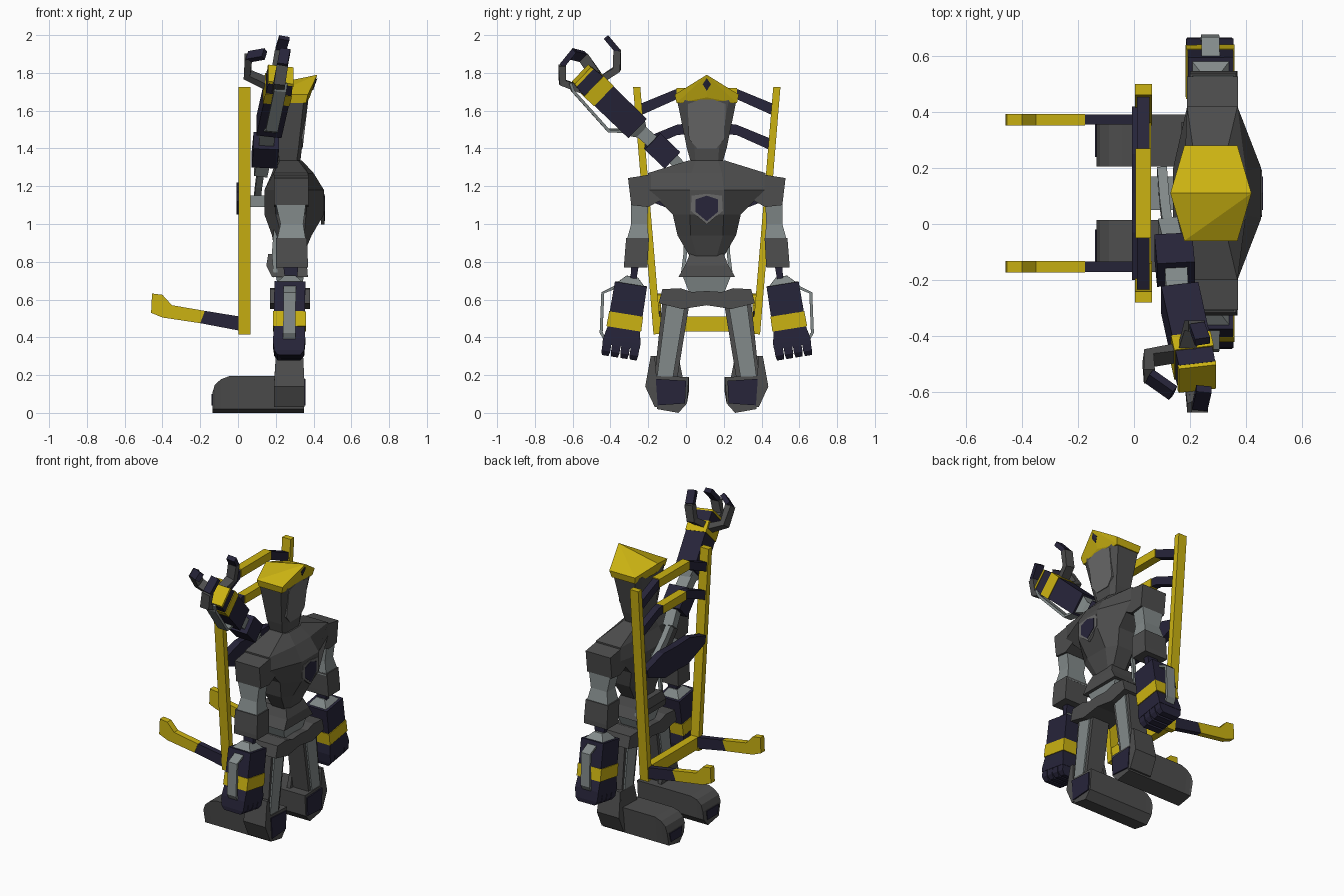
import bpy, bmesh
from mathutils import Vector as V

CY = 0.11  # the body's symmetry plane sits at y = CY; y below is measured from it


def mat(name, c):
    m = bpy.data.materials.new(name)
    m.diffuse_color = (*c, 1)
    return m


YEL = mat("yellow_paint", (0.6, 0.45, 0.006))
NAVY = mat("navy_paint", (0.02, 0.018, 0.042))
DARK = mat("dark_grey", (0.075, 0.075, 0.075))
MID = mat("mid_grey", (0.14, 0.14, 0.14))
LIGHT = mat("light_grey", (0.225, 0.255, 0.255))


def finish(name, bm, m, mirror):
    bmesh.ops.recalc_face_normals(bm, faces=bm.faces)
    me = bpy.data.meshes.new(name)
    bm.to_mesh(me)
    bm.free()
    me.materials.append(m)
    ob = bpy.data.objects.new(name, me)
    bpy.context.collection.objects.link(ob)
    ob.location.y = CY
    if mirror:
        mod = ob.modifiers.new("mirror", 'MIRROR')
        mod.use_axis = (False, True, False)
        mod.use_mirror_merge = False
    return ob


def loft(name, rings, m, mirror=False):
    bm = bmesh.new()
    vs = [[bm.verts.new(p) for p in r] for r in rings]
    n = len(vs[0])
    for a, b in zip(vs, vs[1:]):
        for i in range(n):
            j = (i + 1) % n
            bm.faces.new((a[i], a[j], b[j], b[i]))
    bm.faces.new(vs[0][::-1])
    bm.faces.new(vs[-1])
    return finish(name, bm, m, mirror)


def hull(name, pts, m, mirror=False):
    bm = bmesh.new()
    for p in pts:
        bm.verts.new(p)
    bmesh.ops.convex_hull(bm, input=bm.verts)
    bmesh.ops.dissolve_limit(bm, angle_limit=0.02, verts=bm.verts, edges=bm.edges)
    return finish(name, bm, m, mirror)


def slab_x(name, prof, x0, x1, m, mirror=False):   # (y, z) profile
    return loft(name, [[(x, y, z) for y, z in prof] for x in (x0, x1)], m, mirror)


def slab_y(name, prof, y0, y1, m, mirror=False):   # (x, z) profile
    return loft(name, [[(x, y, z) for x, z in prof] for y in (y0, y1)], m, mirror)


def stack(name, rows, m, mirror=False):            # rows of z, x0, x1, y0, y1
    return loft(name, [[(a, c, z), (b, c, z), (b, d, z), (a, d, z)]
                       for z, a, b, c, d in rows], m, mirror)


def octa(name, rows, m):                           # rows of z, xb, sb, sf, xf, fw, sw
    return loft(name, [[(xf, -fw, z), (xf, fw, z), (sf, sw, z), (sb, sw, z), (xb, fw, z),
                        (xb, -fw, z), (sb, -sw, z), (sf, -sw, z)]
                       for z, xb, sb, sf, xf, fw, sw in rows], m)


def bar(name, path, w, h, m, mirror=False, ref=(1, 0, 0)):
    P = [V(p) for p in path]
    rings = []
    for i, p in enumerate(P):
        t = (P[min(i + 1, len(P) - 1)] - P[max(i - 1, 0)]).normalized()
        a = (V(ref) - t * t.dot(V(ref))).normalized()
        b = t.cross(a)
        rings.append([p + a * w * i1 / 2 + b * h * i2 / 2
                      for i1, i2 in ((-1, -1), (1, -1), (1, 1), (-1, 1))])
    return loft(name, rings, m, mirror)


def both(half):                                    # mirror a (y, z) half profile
    return half + [(-y, z) for y, z in reversed(half) if y > 0]


# Feet: long blocks pointing backwards, with sole panel and ankle guard
sec = [(.095, .19), (.105, .05), (.15, 0), (.262, .02), (.282, .195)]
loft("foot", [[(x, y, min(z, top)) for y, z in sec]
              for x, top in ((-.135, .11), (-.122, .15), (-.09, .178), (-.045, .195), (.35, .195))], DARK, True)
slab_x("sole_panel", [(.11, .17), (.115, .05), (.26, .04), (.27, .18)], .345, .358, NAVY, True)
slab_x("heel_panel", [(.13, .10), (.14, .04), (.245, .04), (.26, .10)], -.14, -.13, NAVY, True)
stack("ankle_guard", [(.03, .19, .353, .25, .275), (.14, .19, .353, .262, .326), (.30, .20, .345, .275, .297)],
      DARK, True)
stack("ankle_back", [(.15, .19, .22, .12, .31), (.30, .2, .22, .15, .29)], DARK, True)

# Legs
stack("leg", [(.16, .21, .335, .16, .28), (.59, .21, .335, .09, .235)], DARK, True)
stack("leg_plate", [(.18, .20, .345, .18, .265), (.57, .20, .345, .115, .215)], LIGHT, True)

# Hips and waist
slab_x("hip_block", both([(0, .645), (.08, .64), (.14, .66), (.235, .655), (.255, .58), (.13, .55), (0, .57)]),
       .17, .38, DARK)
stack("waist_core", [(.63, .22, .33, -.09, .09), (.73, .20, .35, -.13, .13)], LIGHT)
stack("waist", [(.72, .18, .37, -.15, .15), (.78, .15, .365, -.115, .115), (.84, .16, .34, -.09, .09)], DARK)
bar("waist_hose", [(.2, .11, .97), (.19, .115, .84), (.2, .13, .72)], .022, .018, LIGHT, True)

# Torso, with plain chest plate
octa("torso", [(.82, .20, .24, .33, .34, .05, .085), (.94, .18, .23, .35, .39, .085, .155),
               (1.05, .14, .2, .36, .455, .09, .18), (1.18, .14, .19, .37, .455, .09, .31),
               (1.27, .18, .19, .37, .40, .08, .31), (1.335, .20, .22, .32, .34, .06, .10)], DARK)
slab_x("chest_plate", both([(0, 1.16), (.08, 1.15), (.085, 1.07), (0, .998)]), .44, .458, MID)
slab_x("chest_plate_inset", both([(0, 1.15), (.06, 1.13), (.06, 1.065), (0, 1.015)]), .45, .461, NAVY)

# Shoulders and arms
slab_x("shoulder", [(.19, 1.272), (.30, 1.262), (.417, 1.243), (.40, 1.10), (.31, 1.09), (.2, 1.15)],
       .19, .372, DARK, True)
stack("upper_arm", [(1.11, .20, .36, .31, .40), (1.0, .225, .345, .315, .40), (.91, .205, .36, .306, .425)], LIGHT, True)
stack("forearm", [(.925, .20, .365, .306, .427), (.80, .20, .37, .313, .437), (.77, .20, .37, .315, .437)], DARK, True)
stack("wrist_joint", [(.78, .24, .32, .36, .40), (.69, .25, .31, .375, .405)], NAVY, True)


def gauntlet(name, start, tip, st, sw, mirror, claw=False):
    o = V(start)
    a = (V(tip) - o).normalized()
    v = (V((1, 0, 0)) - a * a.x).normalized()
    u = v.cross(a)

    def at(t, pu, pv):
        return o + a * t * st + u * pu * sw + v * pv * sw

    def block(part, rows, m, c=0):
        loft(name + part, [[at(t, c + i * hu, j * hv) for i, j in ((-1, -1), (1, -1), (1, 1), (-1, 1))]
                           for t, hu, hv in rows], m, mirror)
    b0 = .225 if claw else .2
    block("_cuff", [(0, .03, .03), (.045, .075, .07)], LIGHT)
    block("_sleeve", [(.04, .086, .082), (b0, .088, .082)], NAVY)
    block("_band", [(b0, .091, .087), (.28, .093, .087)], YEL)
    if claw:
        block("_palm", [(.28, .088, .082), (.33, .08, .08)], NAVY)
        block("_palm_cap", [(.328, .08, .085), (.34, .075, .082)], YEL)
    else:
        block("_hand", [(.28, .086, .082), (.345, .10, .085), (.375, .10, .085)], NAVY)
        for k in range(4):
            block("_finger", [(.37, .023, .083), (.41, .023, .08), (.435, .018, .06)], NAVY, -.075 + .05 * k)
    bar(name + "_handle", [at(.07, .08, 0), at(.11, .14, 0), at(.32, .115, 0), at(.35, .09, 0)],
        .065, .016, LIGHT, mirror, v)


gauntlet("gauntlet", (.275, .395, .722), (.27, .465, .285), 1, 1, True)

# Neck, head, visor and peaked hood
octa("head", [(1.33, .2, .22, .31, .33, .06, .085), (1.40, .2, .21, .32, .338, .065, .105),
              (1.67, .17, .19, .35, .37, .12, .16)], DARK)
hx = both([(0, 1.672), (.1, 1.635), (.095, 1.45), (.05, 1.40)])
loft("visor", [[(.338 + .118 * (z - 1.4) + k, y, z) for y, z in hx] for k in (-.02, .004)], MID)
hood = [(.42, 0, 1.79), (.13, 0, 1.73), (.38, 0, 1.67), (.16, 0, 1.65)]
for s in (-1, 1):
    hood += [(.37, s * .17, 1.685), (.18, s * .17, 1.685), (.36, s * .16, 1.64), (.19, s * .16, 1.64)]
hull("hood", hood, YEL)
hull("hood_gem", [(.42, 0, 1.772), (.397, 0, 1.705), (.405, .022, 1.74), (.405, -.022, 1.74), (.37, 0, 1.74)], NAVY)

# Back frame: posts, arched rungs, bottom rail, back plate
slab_x("frame_post", [(.243, .42), (.282, .415), (.39, 1.725), (.352, 1.725)], .003, .065, YEL, True)
slab_x("frame_rail", both([(0, .51), (.255, .51), (.25, .43), (0, .43)]), .008, .06, YEL)
for z, e in ((1.69, .16), (1.50, .12)):
    slab_x("rung_middle", both([(0, z + .03), (e, z + .03), (e, z - .025), (0, z - .025)]), .005, .06, YEL)
    slab_x("rung_end", [(e, z + .03), (.16, z + .025), (.355, z - .055), (.35, z - .115), (.16, z - .03), (e, z - .025)],
           .01, .055, NAVY, True)
slab_x("back_plate", both([(0, 1.215), (.14, 1.22), (.31, 1.17), (.30, 1.12), (.12, 1.05), (0, 1.055)]), -.008, .04, NAVY)
stack("back_mount", [(1.09, .03, .16, -.06, .06), (1.15, .03, .16, -.06, .06)], LIGHT)

# Lifting forks
slab_y("fork_arm", [(.01, .435), (.01, .51), (-.175, .54), (-.2, .475)], .245, .282, NAVY, True)
slab_y("fork_tip", [(-.2, .475), (-.175, .54), (-.35, .57), (-.40, .625), (-.455, .632), (-.46, .53), (-.40, .505)],
       .243, .284, YEL, True)

# Raised crane arm with three claws
bar("crane_base", [(.10, .08, 1.12), (.11, -.04, 1.21), (.12, -.12, 1.28)], .035, .05, LIGHT)
bar("crane_link", [(.12, -.11, 1.27), (.14, -.19, 1.36)], .07, .06, LIGHT)
bar("crane_elbow", [(.14, -.185, 1.34), (.15, -.29, 1.44)], .135, .12, NAVY)
bar("crane_link", [(.15, -.28, 1.43), (.155, -.36, 1.50)], .08, .07, LIGHT)
gauntlet("crane_arm", (.155, -.335, 1.475), (.22, -.63, 1.76), 1.36, .82, False, True)
claws = [[(.19, -.55, 1.77), (.21, -.475, 1.82), (.225, -.475, 1.92), (.245, -.53, 1.985)],
         [(.21, -.66, 1.71), (.22, -.765, 1.75), (.235, -.765, 1.84), (.25, -.70, 1.92)],
         [(.16, -.57, 1.74), (.05, -.59, 1.79), (.055, -.655, 1.885), (.14, -.715, 1.90)]]
for c in claws:
    ref = (0, 1, 1) if c is claws[2] else (1, 0, 0)
    bar("claw", c[:3], .06, .04, DARK, ref=ref)
    bar("claw_tip", c[2:], .055, .03, NAVY, ref=ref)
